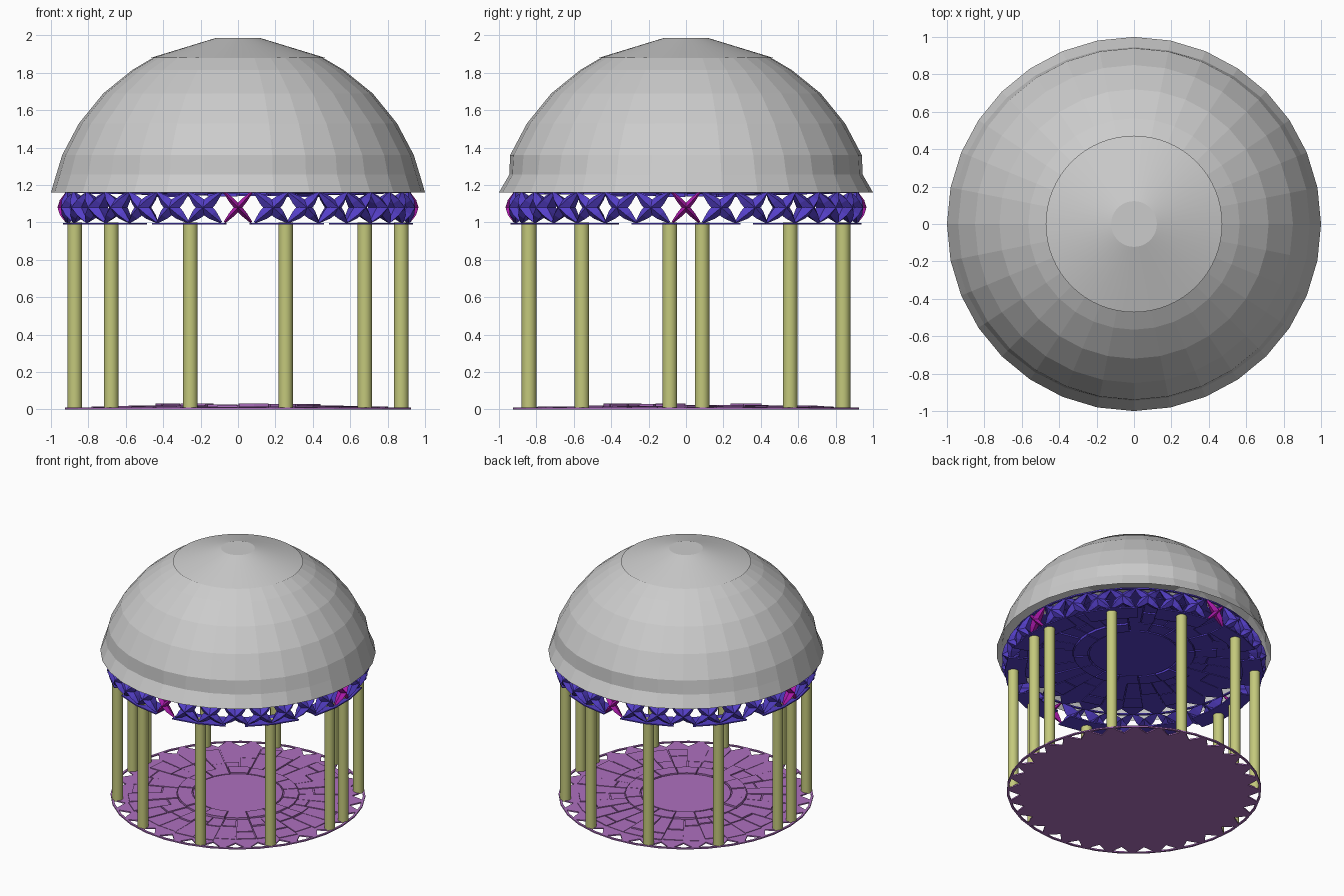
import bpy, bmesh, math, random
from math import sin, cos, pi, radians

if "Cube" in bpy.data.objects:
    bpy.data.objects.remove(bpy.data.objects["Cube"])

random.seed(4)
N = 32
STEP = 2 * pi / N


def material(name, rgb):
    m = bpy.data.materials.new(name)
    m.diffuse_color = (*rgb, 1)
    m.use_nodes = True
    m.node_tree.nodes["Principled BSDF"].inputs["Base Color"].default_value = m.diffuse_color
    return m


PURPLE = material("purple", (0.42, 0.16, 0.52))
BLUE = material("blue", (0.09, 0.05, 0.58))
YELLOW = material("pale_yellow", (0.55, 0.58, 0.2))
MAGENTA = material("magenta", (0.42, 0.01, 0.42))


def finish(bm, name, mat=None):
    bmesh.ops.recalc_face_normals(bm, faces=bm.faces)
    me = bpy.data.meshes.new(name)
    bm.to_mesh(me)
    bm.free()
    ob = bpy.data.objects.new(name, me)
    bpy.context.collection.objects.link(ob)
    if mat:
        me.materials.append(mat)
    return ob


def pol(a, r, z):
    return (r * cos(a), r * sin(a), z)


def prism(bm, pts, z0, z1):
    """Extrude a flat outline of (angle, radius) points between two heights."""
    lo = [bm.verts.new(pol(a, r, z0)) for a, r in pts]
    hi = [bm.verts.new(pol(a, r, z1)) for a, r in pts]
    bm.faces.new(lo)
    bm.faces.new(hi)
    for i in range(len(pts)):
        j = (i + 1) % len(pts)
        bm.faces.new((lo[i], lo[j], hi[j], hi[i]))


def wedge(bm, a0, a1, r0, r1, z0, z1):
    k = max(1, round((a1 - a0) / STEP))
    angs = [a0 + (a1 - a0) * i / k for i in range(k + 1)]
    prism(bm, [(a, r1) for a in angs] + [(a, r0) for a in reversed(angs)], z0, z1)


def disc(bm, r, z0, z1):
    prism(bm, [(i * STEP, r) for i in range(N)], z0, z1)


# paved floor disc with pierced triangular rim
def paving(name, mat):
    bm = bmesh.new()
    disc(bm, 0.83, 0, 0.01)
    for i in range(N):
        a = i * STEP
        wedge(bm, a, a + STEP, 0.908, 0.925, 0, 0.01)
        prism(bm, [(a, 0.83), (a + STEP, 0.83), (a + STEP * 0.6, 0.91), (a + STEP * 0.4, 0.91)], 0, 0.01)
        # radial paving slabs of uneven length
        cut = random.uniform(0.52, 0.72)
        g = 0.006
        wedge(bm, a + g, a + STEP - g, 0.445, cut - 0.005, 0.005, random.uniform(0.015, 0.022))
        wedge(bm, a + g, a + STEP - g, cut + 0.005, random.uniform(0.77, 0.81), 0.005, random.uniform(0.012, 0.018))
    for i in range(16):
        a = i * STEP * 2
        wedge(bm, a + 0.01, a + 2 * STEP - 0.01, 0.335, 0.44, 0.005, random.uniform(0.022, 0.032))
    disc(bm, 0.325, 0.005, 0.024)
    return finish(bm, name, mat)


paving("floor", PURPLE)
ceiling = paving("ceiling", BLUE)
ceiling.rotation_euler = (pi, 0, 0)
ceiling.location.z = 1.168

# twelve columns with curved plates on their heads
angles = []
for k in range(3):
    a = radians(5.625 + 33.75 * k)
    angles += [a, pi - a, pi + a, -a]
plates = bmesh.new()
for i, a in enumerate(angles):
    bpy.ops.mesh.primitive_cylinder_add(vertices=24, radius=0.039, depth=0.995, location=pol(a, 0.877, 0.5025))
    col = bpy.context.object
    col.name = f"column_{i + 1}"
    col.data.materials.append(YELLOW)
    bpy.ops.object.shade_smooth_by_angle(angle=radians(40))
    wedge(plates, a - radians(12.5), a + radians(12.5), 0.79, 0.94, 0.989, 0.998)
finish(plates, "column_head_plates", BLUE)


# crossing petal braces between plates and dome
def petal(bm, a0, a1, z0, z1, half, depth):
    rings = []
    for t in (0.0, 0.25, 0.5, 0.75, 1.0):
        s = sin(pi * t)
        a, z = a0 + (a1 - a0) * t, z0 + (z1 - z0) * t
        da, dz = (a1 - a0) * 0.9, z1 - z0
        ln = math.hypot(da, dz)
        w = 0.006 + half * s
        na, nz = -dz / ln * w / 0.9, da / ln * w
        ro, ri = 0.925 + 0.04 * s, 0.905 - depth * s
        rings.append([bm.verts.new(pol(a, ro, z)), bm.verts.new(pol(a + na, 0.915 + 0.015 * s, z + nz)),
                      bm.verts.new(pol(a, ri, z)), bm.verts.new(pol(a - na, 0.915 + 0.015 * s, z - nz))])
    for p, q in zip(rings, rings[1:]):
        for i in range(4):
            j = (i + 1) % 4
            bm.faces.new((p[i], p[j], q[j], q[i]))
    bm.faces.new(rings[0])
    bm.faces.new(rings[-1])


blue, mag = bmesh.new(), bmesh.new()
for i in range(N):
    c = i * STEP
    if i % 8 == 0:
        bm, h, half, depth = mag, STEP * 0.4, 0.012, 0.02
    else:
        bm, h, half, depth = blue, STEP * 0.5, 0.03, 0.07
    petal(bm, c - h, c + h, 1.0, 1.16, half, depth)
    petal(bm, c + h, c - h, 1.0, 1.16, half, depth)
finish(blue, "petal_braces", BLUE)
finish(mag, "accent_crosses", MAGENTA)

# faceted dome shell, its flare softer towards the left and right
bm = bmesh.new()
profile = [(1.0, 1.16), (0.945, 1.255), (0.94, 1.36), (0.85, 1.53), (0.72, 1.69), (0.565, 1.815), (0.455, 1.88)]
rows = []
for k, (r, z) in enumerate(profile):
    soft = 0.027 if k == 1 else 0
    rows.append([bm.verts.new(pol(i * STEP, r + soft * cos(i * STEP) ** 2, z)) for i in range(N)])
for p, q in zip(rows, rows[1:]):
    for i in range(N):
        j = (i + 1) % N
        bm.faces.new((p[i], p[j], q[j], q[i]))
finish(bm, "dome")

# smooth conical cap
bpy.ops.mesh.primitive_cone_add(vertices=64, radius1=0.472, radius2=0.122, depth=0.107, location=(0, 0, 1.9315))
bpy.context.object.name = "dome_cap"
bpy.ops.object.shade_smooth_by_angle(angle=radians(12))
